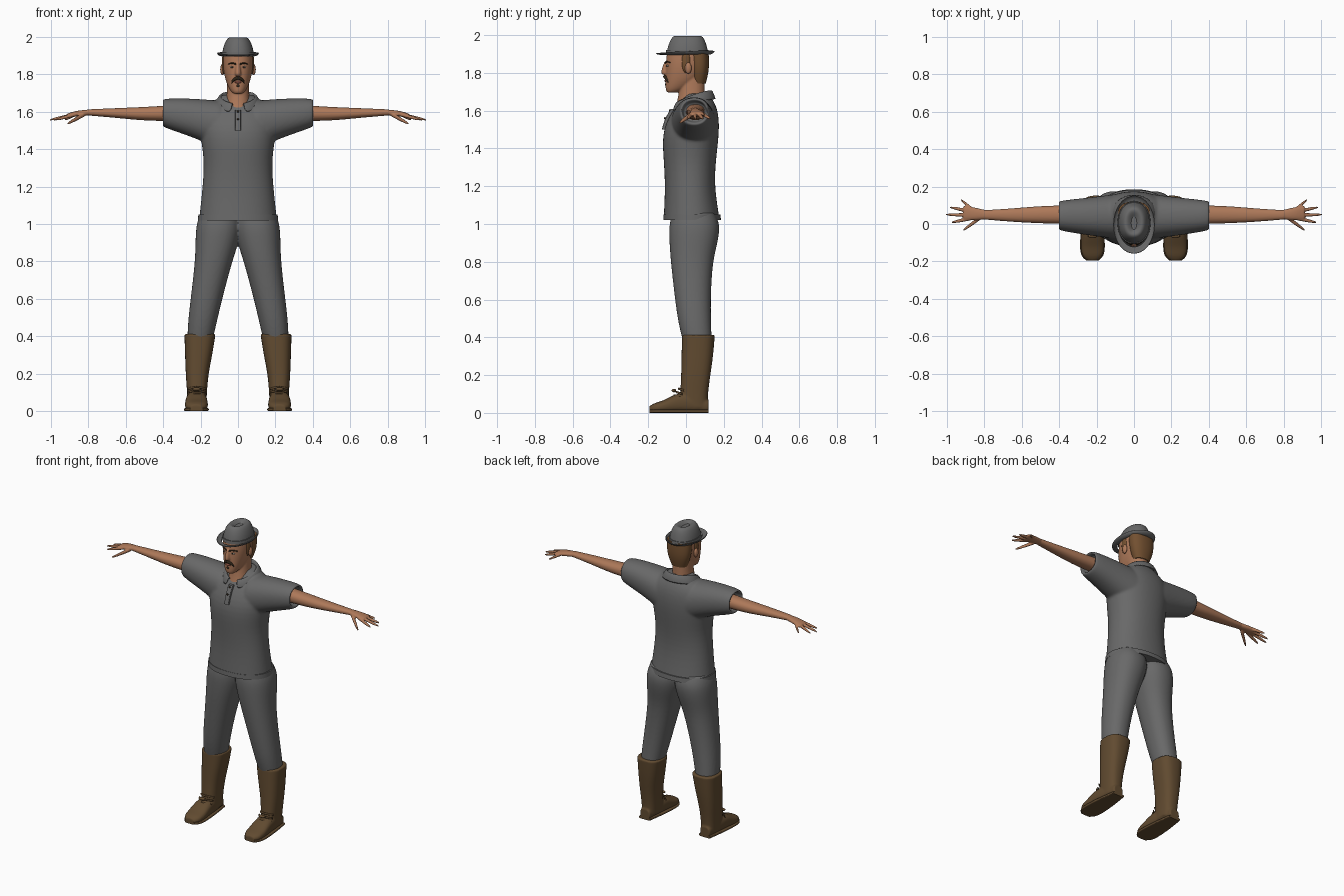
import bpy, bmesh, math
from mathutils import Vector

cube = bpy.data.objects.get("Cube")
if cube:
    bpy.data.objects.remove(cube)


def material(name, *rgb):
    mat = bpy.data.materials.new(name)
    mat.use_nodes = True
    mat.diffuse_color = (*rgb, 1)
    shader = mat.node_tree.nodes["Principled BSDF"]
    shader.inputs["Base Color"].default_value = (*rgb, 1)
    shader.inputs["Roughness"].default_value = .8
    return mat


cloth = material("grey cloth", .14, .14, .14)
skin = material("tan skin", .42, .19, .1)
leather = material("brown leather", .12, .07, .03)
hair_brown = material("hair brown", .17, .08, .03)
dark = material("dark brown", .03, .02, .01)
lip = material("lip", .28, .09, .06)
eye_white = material("eye white", .5, .45, .4)

X, Y, Z = range(3)


def limb(axis, *points, flat=(1, 1)):
    """Sections along an axis from (x, y, z, radius); flat runs from first to last."""
    sections = []
    for i, (*center, radius) in enumerate(points):
        ratio = flat[0] + (flat[1] - flat[0]) * i / (len(points) - 1)
        sections.append((center, radius, radius * ratio))
    return axis, sections


def stack(*levels):
    """Centred sections going up, from (height, half width, front, back)."""
    return Z, [((0, (front + back) / 2, height), half, (back - front) / 2)
               for height, half, front, back in levels]


def foot(*slices):
    """Sections standing on the ground, from (y, half width, height)."""
    return Y, [((.222, y, height / 2), half, height / 2) for y, half, height in slices]


def loft(bm, axis, sections, power, count=24):
    crease = bm.edges.layers.float.get("crease_edge") or bm.edges.layers.float.new("crease_edge")
    first, second = [k for k in (X, Y, Z) if k != axis]
    rows = []
    for center, a, b in sections:
        row = []
        for i in range(count):
            angle = math.tau * i / count
            c, s = math.cos(angle), math.sin(angle)
            point = Vector(center)
            point[first] += a * math.copysign(abs(c) ** (2 / power), c)
            point[second] += b * math.copysign(abs(s) ** (2 / power), s)
            row.append(bm.verts.new(point))
        rows.append(row)
    bridge(bm, rows)
    for row in (rows[0], rows[-1]):
        for edge in bm.faces.new(row).edges:
            edge[crease] = 1
            edge.smooth = False


def bridge(bm, rows, closed=True):
    for low, high in zip(rows, rows[1:]):
        for i in range(0 if closed else 1, len(low)):
            bm.faces.new((low[i - 1], low[i], high[i], high[i - 1]))


def finish(name, bm, mat, mirror=False, voxel=0, subdiv=2, thick=0, blur=0):
    bmesh.ops.recalc_face_normals(bm, faces=bm.faces)
    for face in bm.faces:
        face.smooth = True
    mesh = bpy.data.meshes.new(name)
    bm.to_mesh(mesh)
    bm.free()
    mesh.materials.append(mat)
    obj = bpy.data.objects.new(name, mesh)
    bpy.context.collection.objects.link(obj)
    if mirror:
        obj.modifiers.new("mirror", 'MIRROR').use_mirror_merge = False
    if thick:
        obj.modifiers.new("thickness", 'SOLIDIFY').thickness = thick
    if subdiv:
        rounding = obj.modifiers.new("rounding", 'SUBSURF')
        rounding.levels = rounding.render_levels = subdiv
    if voxel:
        fuse = obj.modifiers.new("fuse", 'REMESH')
        fuse.mode, fuse.voxel_size, fuse.use_smooth_shade = 'VOXEL', voxel, True
        soften = obj.modifiers.new("soften", 'SMOOTH')
        soften.factor, soften.iterations = .5, blur


def part(name, mat, *lofts, power=2.2, **options):
    bm = bmesh.new()
    for axis, sections in lofts:
        loft(bm, axis, sections, power)
    finish(name, bm, mat, **options)


def blob(name, mat, center, size, mirror=False):
    bm = bmesh.new()
    bmesh.ops.create_uvsphere(bm, u_segments=16, v_segments=10, radius=1)
    bmesh.ops.scale(bm, vec=size, verts=bm.verts)
    bmesh.ops.translate(bm, vec=center, verts=bm.verts)
    finish(name, bm, mat, mirror=mirror, subdiv=0)


def finger(base, tip, radius):
    base, tip = Vector(base), Vector(tip)
    return limb(X, *[(*base.lerp(tip, t), radius * k) for t, k in ((0, 1), (.7, .9), (1, .4))])


# Shirt: torso and sleeves fused, sleeve ends hollow
part("shirt", cloth,
     stack((1.02, .21, -.12, .18), (1.2, .19, -.11, .15), (1.35, .18, -.12, .16),
           (1.5, .21, -.13, .18), (1.62, .19, -.06, .17), (1.69, .08, 0, .12)),
     limb(X, (.1, .04, 1.53, .12), (.25, .04, 1.57, .1), (.41, .045, 1.595, .08),
          (.41, .045, 1.595, .065), (.36, .045, 1.595, .06), flat=(1.08, .85)),
     mirror=True, voxel=.008, blur=6)
part("shirt_hem", cloth, stack((1.02, .216, -.122, .187), (1.05, .214, -.12, .183)))

# Folded collar, open at the front
bm = bmesh.new()
strips = []
steps = 28
for i in range(steps + 1):
    angle = (i / steps * 2 - 1) * 2.85
    front = (1 - math.cos(angle)) / 2
    top = 1.71 - .065 * front ** 1.5
    strips.append([bm.verts.new((width * math.sin(angle), .04 + depth * math.cos(angle), top - drop))
                   for width, depth, drop in ((.08, .08, .04), (.09, .09, 0), (.1, .1, 0), (.13, .12, .05))])
bridge(bm, strips, closed=False)
finish("collar", bm, cloth, thick=.006, subdiv=1)

# Placket and buttons
part("placket", cloth, stack((1.5, .016, -.128, -.1), (1.56, .016, -.112, -.08), (1.61, .016, -.08, -.05)), power=5)
for height, depth in ((1.6, -.086), (1.56, -.111)):
    blob("button", dark, (0, depth, height), (.006, .005, .006))

# Trousers: two legs fused at the hips
part("trousers", cloth,
     limb(Z, (.203, .06, .38, .068), (.19, .045, .48, .078), (.165, .035, .62, .086), (.13, .03, .8, .1),
          (.112, .04, .9, .116), (.1, .046, 1, .125), (.1, .04, 1.06, .1), flat=(1.13, 1.1)),
     mirror=True, voxel=.008, blur=5)

# Tall boots with soles, heels and laces
slices = ((.12, .036, .07), (0, .055, .11), (-.06, .059, .1), (-.12, .063, .064), (-.17, .058, .052), (-.194, .03, .035))
part("boots", leather,
     limb(Z, (.203, .066, .413, .084), (.21, .06, .3, .073), (.219, .052, .2, .061), (.219, .042, .1, .053),
          (.219, .04, .03, .05), flat=(1.04, 1.5)),
     foot(*slices), power=2.6, mirror=True, voxel=.006, blur=3)
part("boot_soles", leather, foot(*[(y, half + .005, .018) for y, half, height in slices]),
     power=5, mirror=True, subdiv=1)
for i in range(3):
    y, z = -.062 + .012 * i, .092 + .018 * i
    part("boot_lace", leather, limb(X, (.17, y + .03, z - .01, .005), (.2, y, z, .006),
                                    (.24, y, z, .006), (.27, y + .03, z - .01, .005)), mirror=True, subdiv=1)
blob("lace_knot", leather, (.222, -.064, .118), (.024, .012, .009), True)

# Arms with palms, fingers and thumb fused
tips = ((.976, .008), (1.004, .05), (.985, .09), (.925, .13))
part("arms", skin,
     limb(X, (.35, .05, 1.592, .05), (.5, .05, 1.588, .047), (.65, .047, 1.593, .036), (.8, .049, 1.596, .025),
          flat=(.85, .66)),
     limb(X, (.79, .05, 1.596, .024), (.86, .055, 1.59, .036), (.91, .06, 1.58, .038), flat=(.65, .27)),
     *[finger((.87, .03 + .018 * i, 1.585), (*tip, 1.556), .0105) for i, tip in enumerate(tips)],
     finger((.82, .035, 1.586), (.912, -.033, 1.535), .0125),
     mirror=True, voxel=.0045, blur=3)

# Head, neck and nose fused
part("head", skin,
     stack((1.6, .075, -.06, .1), (1.67, .06, -.04, .1), (1.8, .057, -.03, .1)),
     stack((1.697, .025, -.1, -.05), (1.71, .042, -.11, 0), (1.77, .07, -.108, .09),
           (1.85, .083, -.108, .112), (1.92, .078, -.1, .11)),
     stack((1.86, .009, -.114, -.08), (1.8, .019, -.138, -.08), (1.79, .013, -.122, -.08)),
     voxel=.005, blur=3)
blob("ears", skin, (.083, .012, 1.825), (.012, .018, .03), True)

# Hair behind the ears, with sideburns
part("hair", hair_brown, stack((1.745, .053, .03, .105), (1.82, .084, .02, .125), (1.91, .084, .01, .12)))
blob("sideburns", hair_brown, (.074, 0, 1.86), (.012, .024, .06), True)

# Face details
part("brows", dark, limb(X, (.01, -.107, 1.854, .006), (.03, -.102, 1.861, .006), (.054, -.084, 1.854, .005),
                         flat=(.7, .6)), mirror=True)
blob("eyes", eye_white, (.031, -.096, 1.838), (.012, .008, .005), True)
blob("pupils", dark, (.031, -.103, 1.838), (.0045, .003, .0045), True)
part("moustache", dark, limb(X, (0, -.11, 1.78, .011), (.02, -.104, 1.776, .011), (.036, -.09, 1.755, .008),
                             flat=(.8, 1)), mirror=True)
blob("lips", lip, (0, -.105, 1.758), (.02, .009, .007))
blob("chin_tuft", dark, (0, -.105, 1.738), (.009, .007, .008))

# Hat: dented crown, band and curled brim
part("hat_crown", cloth, stack((1.9, .086, -.105, .12), (1.95, .08, -.095, .11),
                               (2.01, .05, -.065, .085), (1.98, .015, -.03, .04)))
part("hat_band", cloth, stack((1.9, .089, -.108, .123), (1.92, .088, -.106, .12)))
bm = bmesh.new()
rings = []
for reach, lift in ((.78, 0), (.9, .1), (1, .8), (1.02, 1.3)):
    ring = []
    for i in range(40):
        c, s = math.cos(math.tau * i / 40), math.sin(math.tau * i / 40)
        curl = .004 + .007 * c * c + .01 * max(s, 0)
        ring.append(bm.verts.new((.106 * reach * c, .15 * reach * s - .004, 1.9 + lift * curl)))
    rings.append(ring)
bridge(bm, rings)
finish("hat_brim", bm, cloth, thick=.005, subdiv=1)
